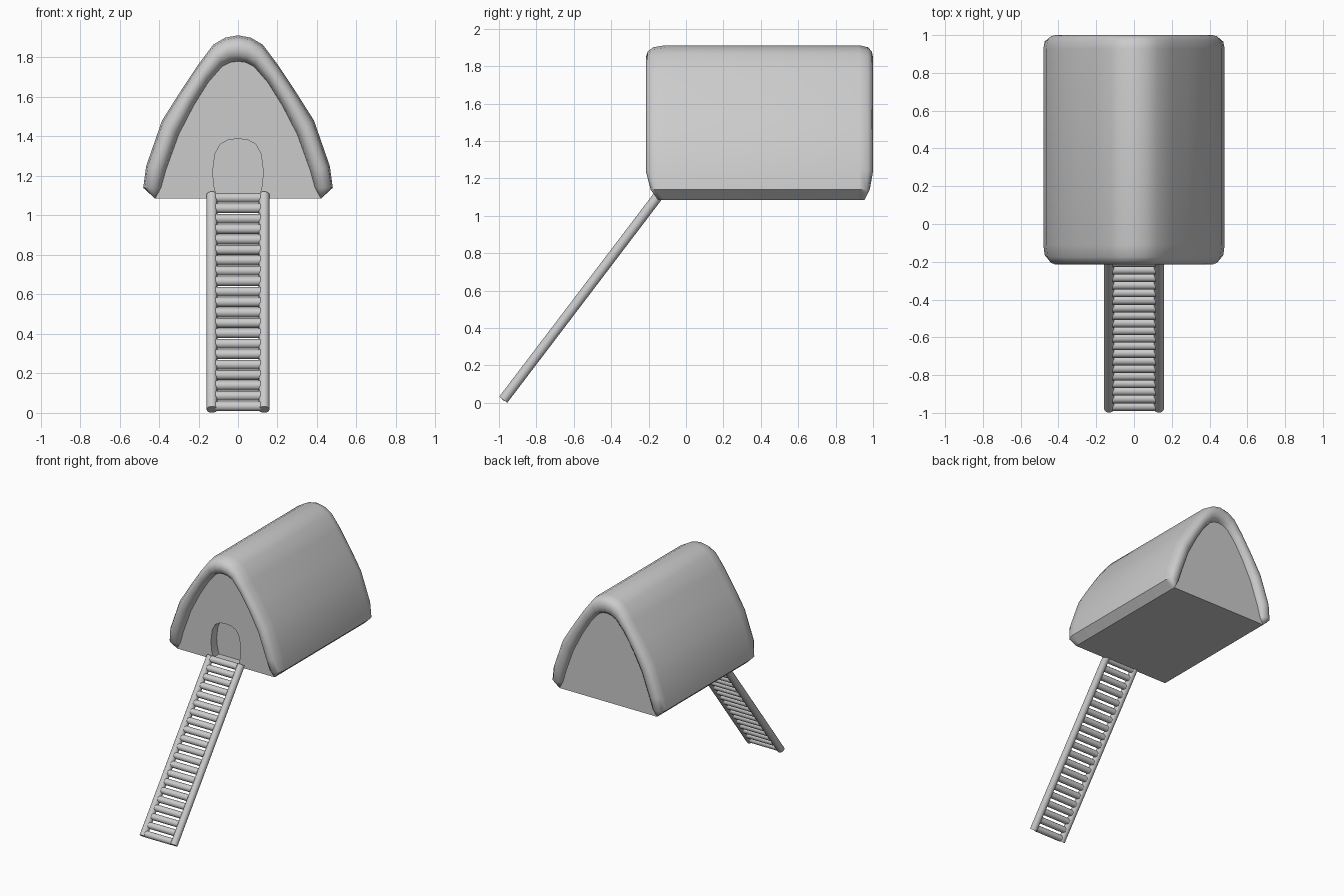
import bpy, bmesh
from mathutils import Vector

if "Cube" in bpy.data.objects:
    bpy.data.objects.remove(bpy.data.objects["Cube"])


def make_object(name, bm):
    bmesh.ops.remove_doubles(bm, verts=bm.verts, dist=0.0005)
    bmesh.ops.recalc_face_normals(bm, faces=bm.faces)
    me = bpy.data.meshes.new(name)
    bm.to_mesh(me)
    bm.free()
    ob = bpy.data.objects.new(name, me)
    bpy.context.collection.objects.link(ob)
    return ob


def smooth(ob, angle=0.7):
    bpy.ops.object.select_all(action='DESELECT')
    ob.select_set(True)
    bpy.context.view_layer.objects.active = ob
    bpy.ops.object.shade_smooth_by_angle(angle=angle)


def mirrored(half):
    # half runs from the centre line to the right; returns left-to-right outline
    return [(-x, z) for x, z in half[:0:-1]] + list(half)


def loft(rings):
    bm = bmesh.new()
    loops = [[bm.verts.new(p) for p in ring] for ring in rings]
    n = len(loops[0])
    for a, b in zip(loops, loops[1:]):
        for i in range(n):
            j = (i + 1) % n
            bm.faces.new((a[i], a[j], b[j], b[i]))
    bm.faces.new(loops[0])
    bm.faces.new(loops[-1][::-1])
    return bm


def rod(name, a, b, r, sides=16):
    a, b = Vector(a), Vector(b)
    bpy.ops.mesh.primitive_cylinder_add(vertices=sides, radius=r, depth=(b - a).length,
                                        location=(a + b) / 2)
    ob = bpy.context.object
    ob.name = name
    ob.rotation_euler = (b - a).to_track_quat('Z', 'Y').to_euler()
    smooth(ob)
    return ob


# Hut: arched shell with a rolled lip at both ends and recessed end walls
outer = [(0, 1.912), (0.065, 1.9), (0.125, 1.865), (0.2, 1.765), (0.29, 1.63), (0.385, 1.48),
         (0.465, 1.25), (0.48, 1.14), (0.42, 1.085)]
inner = [(0, 1.78), (0.04, 1.775), (0.08, 1.755), (0.15, 1.675), (0.225, 1.555), (0.3, 1.41),
         (0.365, 1.23), (0.39, 1.14), (0.42, 1.085)]
outer, inner = mirrored(outer), mirrored(inner)
Y0, Y1 = -0.15, 0.955                       # end walls
lip = [(1.0, 0.0), (0.93, -0.035), (0.75, -0.057), (0.5, -0.065), (0.25, -0.055),
       (0.08, -0.025), (0.0, 0.04)]         # (inner/outer blend, offset from wall)
stations = [(t, Y0 + d, Y0) for t, d in lip]
stations += [(t, Y1 - d * 0.7, Y1) for t, d in reversed(lip)]
rings = []
for t, y, wall in stations:
    ring = []
    for k, (o, i) in enumerate(zip(outer, inner)):
        foot = min(k, len(outer) - 1 - k)
        yc = min(max(y, Y0), Y1)
        py = yc if foot == 0 else (y * 0.6 + yc * 0.4 if foot == 1 else y)
        ring.append((o[0] + (i[0] - o[0]) * t, py, o[1] + (i[1] - o[1]) * t))
    rings.append(ring)
hut = make_object("hut_body", loft(rings))

# Arched doorway pressed into the front wall
door = mirrored([(0, 1.388), (0.05, 1.382), (0.09, 1.36), (0.117, 1.31), (0.128, 1.22),
                 (0.122, 1.15), (0.108, 1.098)])
cutter = make_object("door_cutter", loft([[(x, y, z) for x, z in door] for y in (-0.3, -0.08)]))
cutter.hide_render = True
mod = hut.modifiers.new("doorway", 'BOOLEAN')
mod.operation = 'DIFFERENCE'
mod.solver = 'EXACT'
mod.object = cutter
bpy.context.view_layer.objects.active = hut
bpy.ops.object.modifier_apply(modifier=mod.name)
bpy.data.objects.remove(cutter)
smooth(hut)

# Ladder leaning up to the doorway
low, high = Vector((0, -0.977, 0.017)), Vector((0, -0.15, 1.105))
for side, name in ((-1, "ladder_rail_left"), (1, "ladder_rail_right")):
    off = Vector((0.132 * side, 0, 0))
    rod(name, low + off, high + off, 0.027)
COUNT = 21
for i in range(COUNT):
    p = low.lerp(high, 0.015 + 0.97 * i / (COUNT - 1))
    half = Vector((0.115, 0, 0))
    rod(f"ladder_rung_{i + 1}", p - half, p + half, 0.0245, 12)
